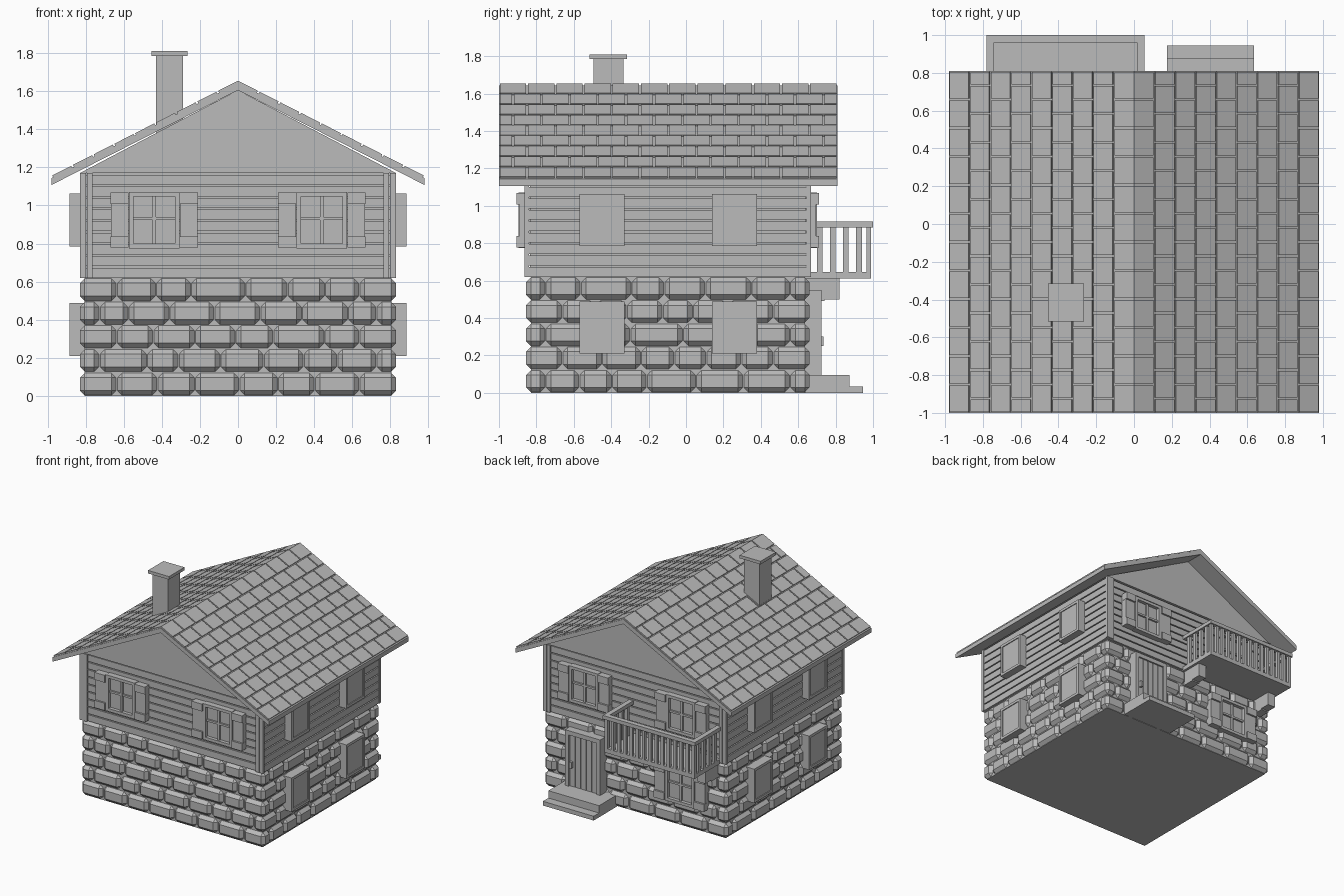
import bpy, bmesh, math, random
from mathutils import Matrix, Vector

if "Cube" in bpy.data.objects:
    bpy.data.objects.remove(bpy.data.objects["Cube"])
random.seed(4)

grey = bpy.data.materials.new("plain_grey")
grey.use_nodes = True
grey.diffuse_color = (0.5, 0.5, 0.5, 1)
grey.node_tree.nodes["Principled BSDF"].inputs["Base Color"].default_value = (0.5, 0.5, 0.5, 1)

# House outline
W, FRONT, BACK = 0.83, -0.855, 0.66
MID = (FRONT + BACK) / 2
STONE_TOP, WALL_TOP = 0.62, 1.17
RIDGE, EAVE_X, EAVE_Z = 1.655, 0.98, 1.155


def finish(name, bm, matrix=None):
    bmesh.ops.recalc_face_normals(bm, faces=bm.faces)
    mesh = bpy.data.meshes.new(name)
    bm.to_mesh(mesh)
    bm.free()
    mesh.materials.append(grey)
    obj = bpy.data.objects.new(name, mesh)
    if matrix:
        obj.matrix_world = matrix
    bpy.context.collection.objects.link(obj)
    return obj


def boxes(name, spans, matrix=None, bevel=0):
    """One object from boxes given as (x0, x1, y0, y1, z0, z1)."""
    bm = bmesh.new()
    for x0, x1, y0, y1, z0, z1 in spans:
        m = Matrix.Translation(((x0 + x1) / 2, (y0 + y1) / 2, (z0 + z1) / 2))
        bmesh.ops.create_cube(bm, size=1, matrix=m @ Matrix.Diagonal((x1 - x0, y1 - y0, z1 - z0, 1)))
    if bevel:
        bmesh.ops.bevel(bm, geom=bm.edges[:], offset=bevel, segments=1, affect='EDGES')
    return finish(name, bm, matrix)


def prism(name, points, y0, y1):
    """Extrude an x-z outline along y."""
    bm = bmesh.new()
    face = bm.faces.new([bm.verts.new((x, y0, z)) for x, z in points])
    out = bmesh.ops.extrude_face_region(bm, geom=[face])
    bmesh.ops.translate(bm, vec=(0, y1 - y0, 0),
                        verts=[v for v in out["geom"] if isinstance(v, bmesh.types.BMVert)])
    return finish(name, bm)


def wall_matrix(side):
    """Local x runs along the wall, local -y points out of it."""
    spot, angle = {"front": ((0, FRONT, 0), 0), "back": ((0, BACK, 0), math.pi),
                   "left": ((W, 0, 0), math.pi / 2), "right": ((-W, 0, 0), -math.pi / 2)}[side]
    return Matrix.Translation(spot) @ Matrix.Rotation(angle, 4, 'Z')


# Lower stone storey: plain core, corner stones and random courses between
IN = 0.025
boxes("stone_core", [(-W + IN, W - IN, FRONT + IN, BACK - IN, 0, STONE_TOP)])
stones, course, gap, deep = [], STONE_TOP / 5, 0.007, 0.08
for row in range(5):
    z0, z1 = row * course + gap / 2, (row + 1) * course - gap / 2
    cx, cy = (0.1, 0.19) if row % 2 else (0.19, 0.1)
    for xs in ((-W, -W + cx), (W - cx, W)):
        for ys in ((FRONT, FRONT + cy), (BACK - cy, BACK)):
            stones.append((*xs, *ys, z0, z1))

    def run(start, end):
        count = round((end - start) / 0.205)
        weights = [random.uniform(0.75, 1.25) for _ in range(count)]
        at = start
        for w in weights:
            nxt = at + (end - start) * w / sum(weights)
            yield at + gap, nxt
            at = nxt
    for a, b in run(-W + cx, W - cx - gap):
        stones.append((a, b, FRONT, FRONT + deep, z0, z1))
    for a, b in run(-W + cx, W - cx - gap):
        stones.append((a, b, BACK - deep, BACK, z0, z1))
    for a, b in run(FRONT + cy, BACK - cy - gap):
        stones.append((W - deep, W, a, b, z0, z1))
    for a, b in run(FRONT + cy, BACK - cy - gap):
        stones.append((-W, -W + deep, a, b, z0, z1))
boxes("wall_stones", stones, bevel=0.025)

# Upper timber storey: core, horizontal boards and corner boards
boxes("timber_core", [(-W + 0.02, W - 0.02, FRONT + 0.02, BACK - 0.02, STONE_TOP, WALL_TOP)])
pitch = (WALL_TOP - STONE_TOP) / 9
boxes("siding_boards", [(-W + 0.006, W - 0.006, FRONT + 0.008, BACK - 0.008,
                         STONE_TOP + i * pitch, STONE_TOP + (i + 1) * pitch - 0.009) for i in range(9)])
boxes("corner_boards", [(*xs, *ys, STONE_TOP, WALL_TOP)
                        for xs in ((-W, -W + 0.033), (-W + 0.036, -W + 0.065),
                                   (W - 0.033, W), (W - 0.065, W - 0.036))
                        for ys in ((FRONT - 0.008, FRONT + 0.015), (BACK - 0.015, BACK + 0.008))])
prism("gable", [(-W, WALL_TOP), (W, WALL_TOP), (0, RIDGE - 0.05)], FRONT, BACK)

# Roof: folded slab with staggered shingles on both slopes
Y0, Y1, SKIN = -1.0, 0.81, 0.012
roof = prism("roof_slab", [(-EAVE_X, EAVE_Z - SKIN), (0, RIDGE - SKIN), (EAVE_X, EAVE_Z - SKIN),
                           (EAVE_X, EAVE_Z - 0.048), (0, RIDGE - 0.05), (-EAVE_X, EAVE_Z - 0.048)], Y0, Y1)
slope = math.atan2(RIDGE - EAVE_Z, EAVE_X)
length = math.hypot(EAVE_X, RIDGE - EAVE_Z)
rows, cols = 9, 12
step, wide = length / rows, (Y1 - Y0) / cols
tiles = []
for r in range(rows):
    for c in range(cols + 1):
        a = Y0 + (c - 0.5 * (r % 2)) * wide
        b = min(a + wide, Y1) - 0.005
        a = max(a, Y0) + 0.005
        if b - a > 0.02:
            tiles.append((r * step + (0.005 if r else 0), (r + 1) * step - 0.005, a, b, -SKIN - 0.004, 0))
for name, turn in (("left_shingles", 0), ("right_shingles", math.pi)):
    spin = Matrix.Rotation(turn, 4, 'Z')
    middle = Matrix.Translation((0, (Y0 + Y1) / 2, 0))
    boxes(name, tiles, Matrix.Translation((0, 0, RIDGE)) @ middle @ spin
          @ middle.inverted() @ Matrix.Rotation(slope, 4, 'Y'))

# Chimney
boxes("chimney", [(-0.43, -0.29, -0.495, -0.335, 1.3, 1.785),
                  (-0.455, -0.265, -0.515, -0.315, 1.785, 1.81)])


# Paned windows with battened shutters
def shuttered_window(name, side, u, z0, z1):
    h, f, m = 0.132, 0.024, (z0 + z1) / 2 + 0.01
    parts = [(u - h, u - h + f, -0.04, 0.03, z0, z1), (u + h - f, u + h, -0.04, 0.03, z0, z1),
             (u - h + f, u + h - f, -0.04, 0.03, z0, z0 + f), (u - h + f, u + h - f, -0.04, 0.03, z1 - f, z1),
             (u - h + f, u + h - f, -0.012, 0.03, z0 + f, z1 - f),
             (u - 0.009, u + 0.009, -0.028, 0.02, z0 + f, z1 - f),
             (u - h + f, u + h - f, -0.027, 0.02, m - 0.008, m + 0.008)]
    boxes(name, parts, wall_matrix(side))
    leaves = []
    for s in (-1, 1):
        a, b = sorted((u + s * (h + 0.004), u + s * (h + 0.095)))
        leaves += [(a, b, -0.035, 0.02, z0 + 0.005, z1 - 0.005)]
        leaves += [(a - 0.002, b + 0.002, -0.05, 0, z, z + 0.06) for z in (z0 + 0.003, z1 - 0.063)]
    boxes(name + "_shutters", leaves, wall_matrix(side))


for side in ("front", "back"):
    for i, u in enumerate((-0.44, 0.44)):
        shuttered_window(f"{side}_upper_window_{i + 1}", side, u, 0.775, 1.07)
shuttered_window("back_lower_window", "back", 0.43, 0.2, 0.49)

# Plain framed side windows
for side, s in (("left", 1), ("right", -1)):
    for level, z0 in (("lower", 0.21), ("upper", 0.785)):
        for i, y in enumerate((-0.45, 0.26)):
            u, z1, h, f = s * y, z0 + 0.278, 0.12, 0.022
            boxes(f"{side}_{level}_window_{i + 1}",
                  [(u - h, u - h + f, -0.055, 0.03, z0, z1), (u + h - f, u + h, -0.055, 0.03, z0, z1),
                   (u - h + f, u + h - f, -0.055, 0.03, z0, z0 + f),
                   (u - h + f, u + h - f, -0.055, 0.03, z1 - f, z1),
                   (u - h + f, u + h - f, -0.048, 0.03, z0 + f, z1 - f)], wall_matrix(side))

# Plank door, frame, handle and steps
D0, D1, TOP = 0.27, 0.59, 0.55
plank = (D1 - D0 - 0.07) / 5
boxes("door_frame", [(D0, D0 + 0.035, BACK - 0.03, 0.725, 0, TOP), (D1 - 0.035, D1, BACK - 0.03, 0.725, 0, TOP),
                     (D0, D1, BACK - 0.03, 0.725, TOP - 0.035, TOP)])
boxes("door_planks", [(D0 + 0.035 + i * plank + 0.003, D0 + 0.035 + (i + 1) * plank - 0.003,
                       BACK, 0.712, 0.01, TOP - 0.035) for i in range(5)])
boxes("door_back", [(D0 + 0.02, D1 - 0.02, BACK - 0.03, 0.7, 0.01, TOP - 0.02)])
boxes("door_handle", [(D1 - 0.065, D1 - 0.045, 0.705, 0.735, 0.25, 0.3)])
boxes("steps", [(0.175, 0.635, BACK - 0.02, 0.945, 0, 0.035), (0.175, 0.635, BACK - 0.02, 0.875, 0.035, 0.095)])

# Balcony on two stepped brackets
BX0, BX1, BY = -0.77, 0.045, 0.99
boxes("balcony_floor", [(BX0, BX1, BACK - 0.02, BY, 0.61, 0.645)])
boxes("balcony_brackets", [span for x in (BX0 + 0.02, BX1 - 0.09) for span in
                           ((x, x + 0.07, BACK - 0.02, 0.82, 0.5, 0.61), (x, x + 0.07, BACK - 0.02, 0.74, 0.49, 0.5))])
rail = 0.03
boxes("balcony_rail", [(BX0 - 0.01, BX1 + 0.01, BY - rail, BY + 0.01, 0.885, 0.915),
                       (BX0 - 0.01, BX0 + rail, BACK, BY - rail, 0.885, 0.915),
                       (BX1 - rail, BX1 + 0.01, BACK, BY - rail, 0.885, 0.915)])
bars = []
for i in range(15):
    x = BX0 + (BX1 - BX0 - 0.026) * i / 14
    bars.append((x, x + 0.026, BY - 0.024, BY, 0.645, 0.885))
for i in range(4):
    y = 0.7 + i * 0.07
    bars += [(x, x + 0.024, y, y + 0.03, 0.645, 0.885) for x in (BX0, BX1 - 0.024)]
boxes("balcony_balusters", bars)
